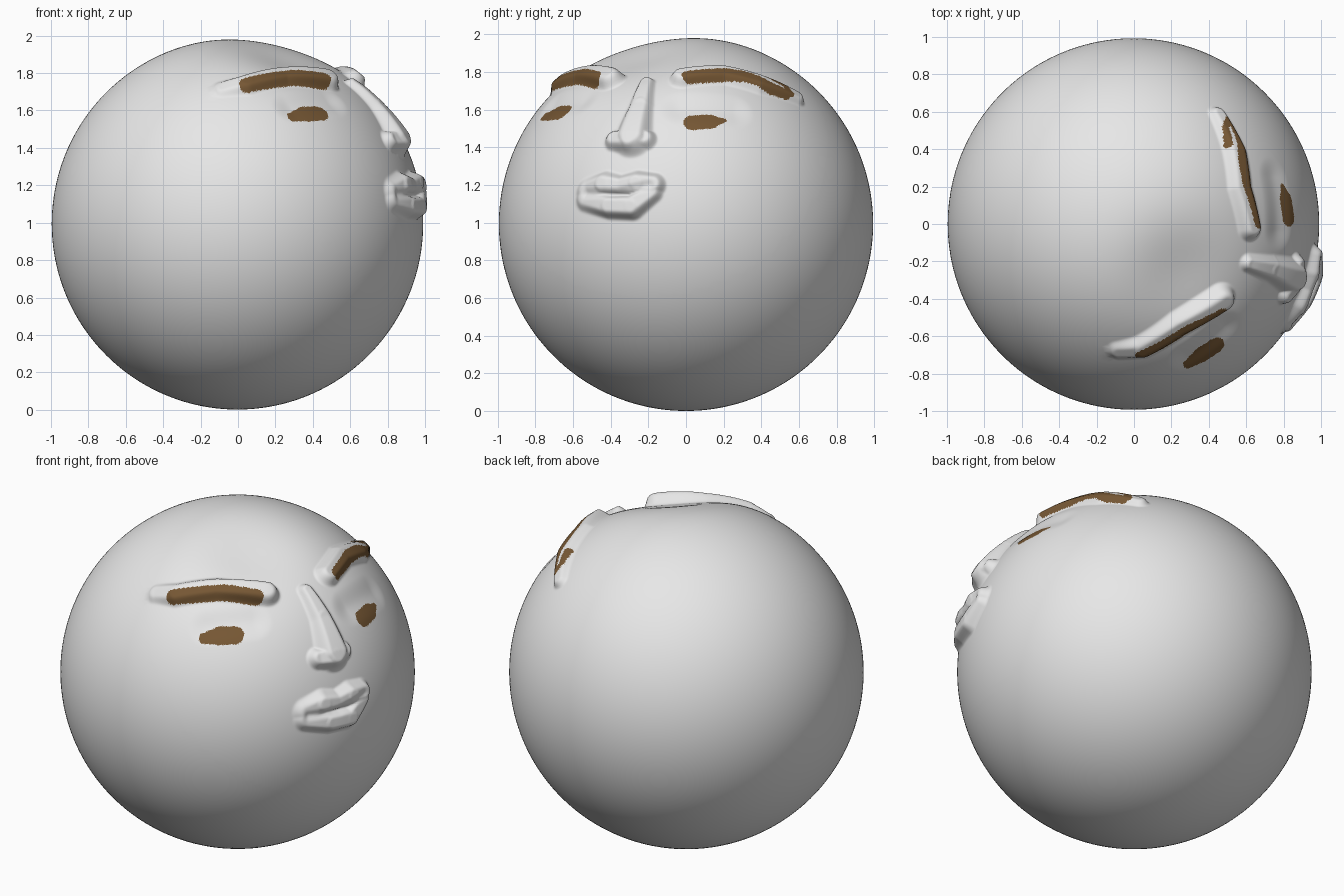
import bpy, bmesh, math
from mathutils import Vector

if "Cube" in bpy.data.objects:
    bpy.data.objects.remove(bpy.data.objects["Cube"])

R = 0.993
CENTRE = Vector((-0.003, 0, 0.994))


def material(name, rgb):
    m = bpy.data.materials.new(name)
    m.use_nodes = True
    m.diffuse_color = (*rgb, 1)
    m.node_tree.nodes["Principled BSDF"].inputs["Base Color"].default_value = (*rgb, 1)
    return m


def stroke(points, front=False):
    """Place (across, z, radius, height) points on the sphere, on its front or its +x side."""
    path = []
    for a, z, r, h in points:
        z -= CENTRE.z
        depth = math.sqrt(max((R + h) ** 2 - a * a - z * z, 0))
        d = Vector((a, -depth, z)) if front else Vector((depth, a, z))
        path.append((d.normalized(), r, h))
    return path


def nearest(path, p):
    """Yield distance, radius and height at the closest spot of each segment."""
    for (a, ra, ha), (b, rb, hb) in zip(path, path[1:]):
        ab = b - a
        t = min(max((p - a).dot(ab) / ab.length_squared, 0), 1)
        yield (p - a - ab * t).length, ra + (rb - ra) * t, ha + (hb - ha) * t


def bump(path, p, steep=1.5):
    best = 0
    for d, r, h in nearest(path, p):
        if d < r:
            s = min(1, steep * (1 - d / r))
            best = max(best, h * s * s * (3 - 2 * s))
    return best


# Raised features
left_brow_ridge = stroke([(-.02, 1.80, .08, .045), (.2, 1.815, .085, .04),
                          (.4, 1.765, .085, .045), (.6, 1.68, .06, .03)])
right_brow_ridge = stroke([(-.08, 1.73, .07, .02), (.05, 1.765, .085, .04), (.25, 1.81, .09, .03),
                           (.5, 1.80, .09, .045)], front=True)
nose_bridge = stroke([(-.215, 1.76, .055, .025), (-.25, 1.64, .08, .045), (-.30, 1.48, .12, .075)])
nose_base = stroke([(-.39, 1.455, .07, .045), (-.31, 1.46, .09, .075), (-.225, 1.46, .07, .05)])
upper_lip = stroke([(-.53, 1.17, .09, .03), (-.45, 1.21, .085, .055), (-.36, 1.20, .07, .05),
                    (-.27, 1.215, .085, .06), (-.18, 1.21, .075, .05)])
lower_lip = stroke([(-.54, 1.13, .08, .03), (-.42, 1.095, .08, .055), (-.30, 1.09, .08, .06),
                    (-.19, 1.17, .07, .045)])
raised = [left_brow_ridge, right_brow_ridge, nose_bridge, nose_base, upper_lip, lower_lip]

# Sunken features
mouth_line = stroke([(-.52, 1.15, .035, .01), (-.36, 1.15, .035, .015), (-.19, 1.19, .035, .01)])
left_socket = stroke([(-.03, 1.62, .12, .015), (.25, 1.6, .12, .012)])
right_socket = stroke([(.3, 1.63, .12, .015), (.5, 1.66, .12, .015)], front=True)
sunken = [mouth_line, left_socket, right_socket]
forehead = Vector((.28, -.27, .92)).normalized()

# Painted brows and eyes
painted = [
    stroke([(.01, 1.78, .032, .04), (.1, 1.79, .035, .04), (.22, 1.795, .038, .04),
            (.33, 1.775, .036, .04), (.45, 1.725, .03, .04), (.54, 1.69, .024, .035)]),
    stroke([(.56, 1.69, .02, .035), (.52, 1.73, .018, .035), (.43, 1.775, .02, .035)]),
    stroke([(.05, 1.745, .04, .04), (.16, 1.77, .042, .035), (.3, 1.785, .042, .025),
            (.47, 1.775, .038, .04)], front=True),
    stroke([(.035, 1.533, .05, 0), (.13, 1.54, .048, 0), (.2, 1.545, .016, 0)]),
    stroke([(.30, 1.57, .034, 0), (.37, 1.587, .056, 0), (.44, 1.592, .055, 0)], front=True),
]

# Ball, with a finer mesh where the face is
bm = bmesh.new()
bmesh.ops.create_icosphere(bm, subdivisions=6, radius=1)
face_axis = Vector((.75, -.2, .6)).normalized()
for _ in range(2):
    edges = [e for e in bm.edges
             if all(v.co.normalized().dot(face_axis) > .47 for v in e.verts)]
    bmesh.ops.subdivide_edges(bm, edges=edges, cuts=1, use_grid_fill=True)
    bmesh.ops.triangulate(bm, faces=bm.faces[:])
for v in bm.verts:
    v.co.normalize()

# Paint the faces, then push the surface in and out
for f in bm.faces:
    f.smooth = True
    c = f.calc_center_median().normalized()
    if c.dot(face_axis) > .45:
        f.material_index = int(any(d < r for path in painted for d, r, _ in nearest(path, c)))
for v in bm.verts:
    p = v.co.copy()
    lift = 0
    if p.dot(face_axis) > .3:
        lift = max(bump(path, p) for path in raised)
        lift -= sum(bump(path, p, 1) for path in sunken)
    dip = .06 * math.exp(-((p - forehead).length / .3) ** 2)
    lift -= dip * (1 - min(1, max(lift, 0) / .03))
    v.co = CENTRE + p * (R + lift)

mesh = bpy.data.meshes.new("face_ball")
bm.to_mesh(mesh)
bm.free()
mesh.materials.append(material("light_grey", (.8, .8, .8)))
mesh.materials.append(material("dark_brown", (.18, .095, .034)))
ball = bpy.data.objects.new("face_ball", mesh)
bpy.context.collection.objects.link(ball)
